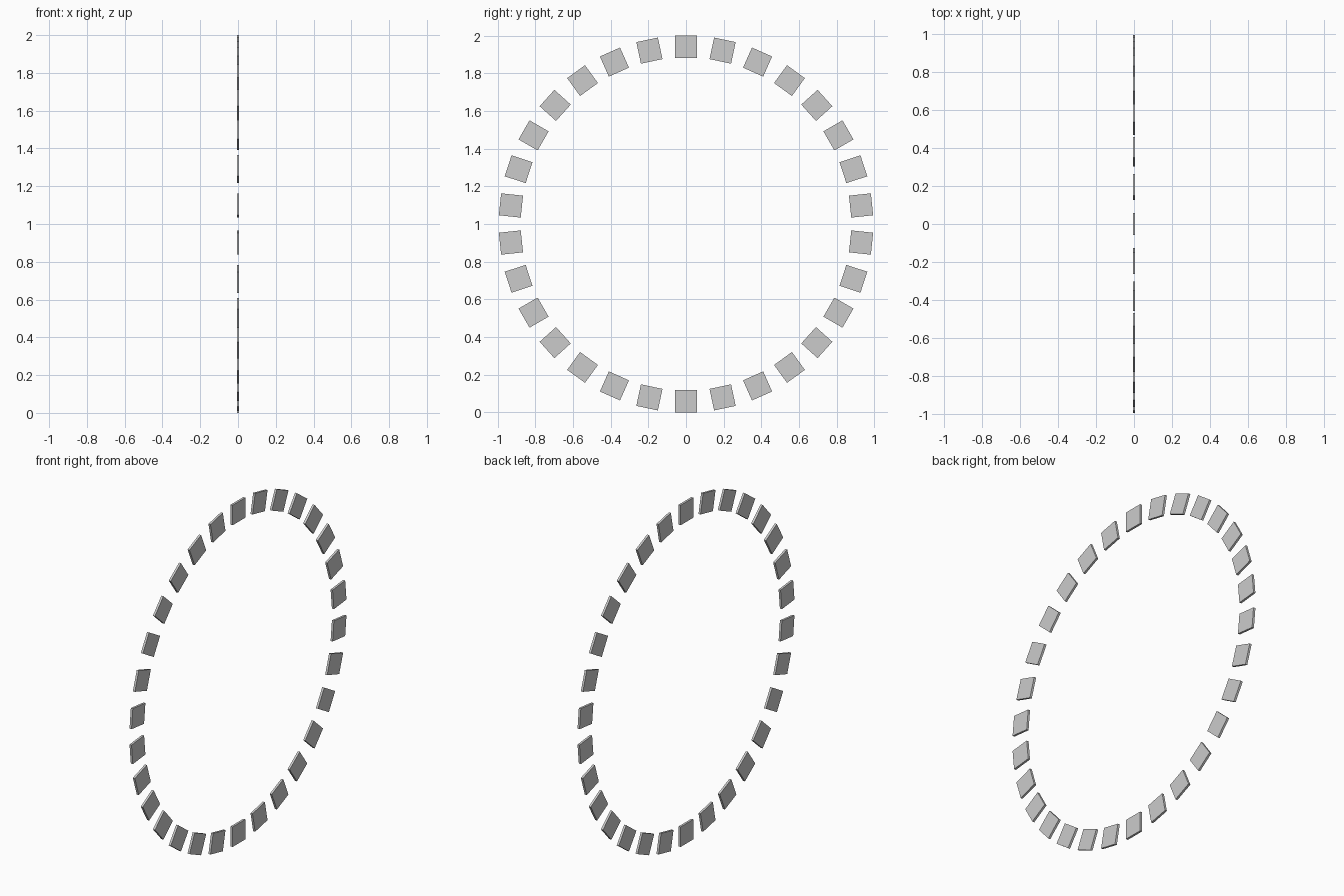
import bpy
from math import sin, cos, radians

if "Cube" in bpy.data.objects:
    bpy.data.objects.remove(bpy.data.objects["Cube"])

COUNT = 30               # tiles around the ring
SIDE = 0.117             # tile edge length
THICK = 0.013            # tile thickness
RZ = 1 - SIDE / 2        # ring radius, vertical
RY = 0.935               # ring radius, sideways (very slightly narrower)

# Ring of thin square tiles standing in the y-z plane
for i in range(COUNT):
    a = radians(360 / COUNT * i)
    bpy.ops.mesh.primitive_cube_add(
        size=1,
        location=(0, RY * sin(a), 1 + RZ * cos(a)),
        rotation=(-a, 0, 0))
    tile = bpy.context.object
    tile.name = f"ring_tile_{i + 1:02d}"
    tile.scale = (THICK, SIDE, SIDE)
